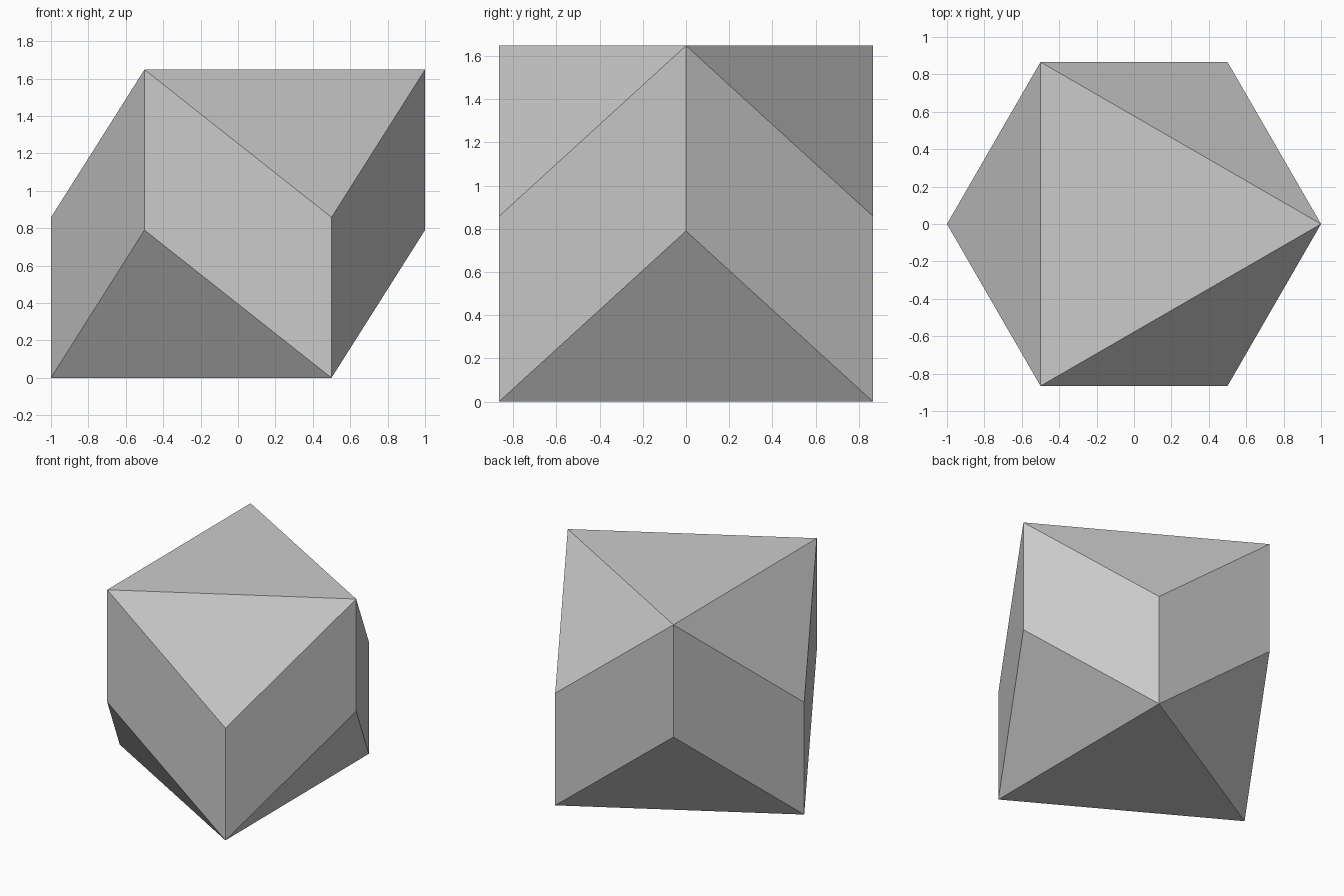
import bpy
import bmesh
from math import cos, sin, radians

SIDES = 6
STEP = 0.79     # how far every second corner is raised
WALL = 0.858    # height of the upright edges

cube = bpy.data.objects.get("Cube")
if cube:
    bpy.data.objects.remove(cube, do_unlink=True)

# Plain grey stone
grey = bpy.data.materials.new("plain_grey")
grey.use_nodes = True
colour = (0.6, 0.6, 0.6, 1)
grey.diffuse_color = colour
grey.node_tree.nodes["Principled BSDF"].inputs["Base Color"].default_value = colour

bm = bmesh.new()


def zigzag_ring(base):
    """Hexagon whose even corners sit one step above the odd ones."""
    ring = []
    for i in range(SIDES):
        a = radians(i * 360 / SIDES)
        ring.append(bm.verts.new((cos(a), sin(a), base + STEP * (i % 2 == 0))))
    return ring


lower = zigzag_ring(0)
upper = zigzag_ring(WALL)

# Slanted walls
for i in range(SIDES):
    j = (i + 1) % SIDES
    bm.faces.new((lower[i], lower[j], upper[j], upper[i]))

# Flat triangular caps, each with three sloping corner facets
for ring, first in ((upper, 0), (lower, 1)):
    bm.faces.new(ring[first::2])
    for i in range(first, SIDES, 2):
        bm.faces.new((ring[i], ring[(i + 1) % SIDES], ring[(i + 2) % SIDES]))

bmesh.ops.recalc_face_normals(bm, faces=bm.faces)
mesh = bpy.data.meshes.new("faceted_block")
bm.to_mesh(mesh)
bm.free()
mesh.materials.append(grey)
block = bpy.data.objects.new("faceted_block", mesh)
bpy.context.collection.objects.link(block)
